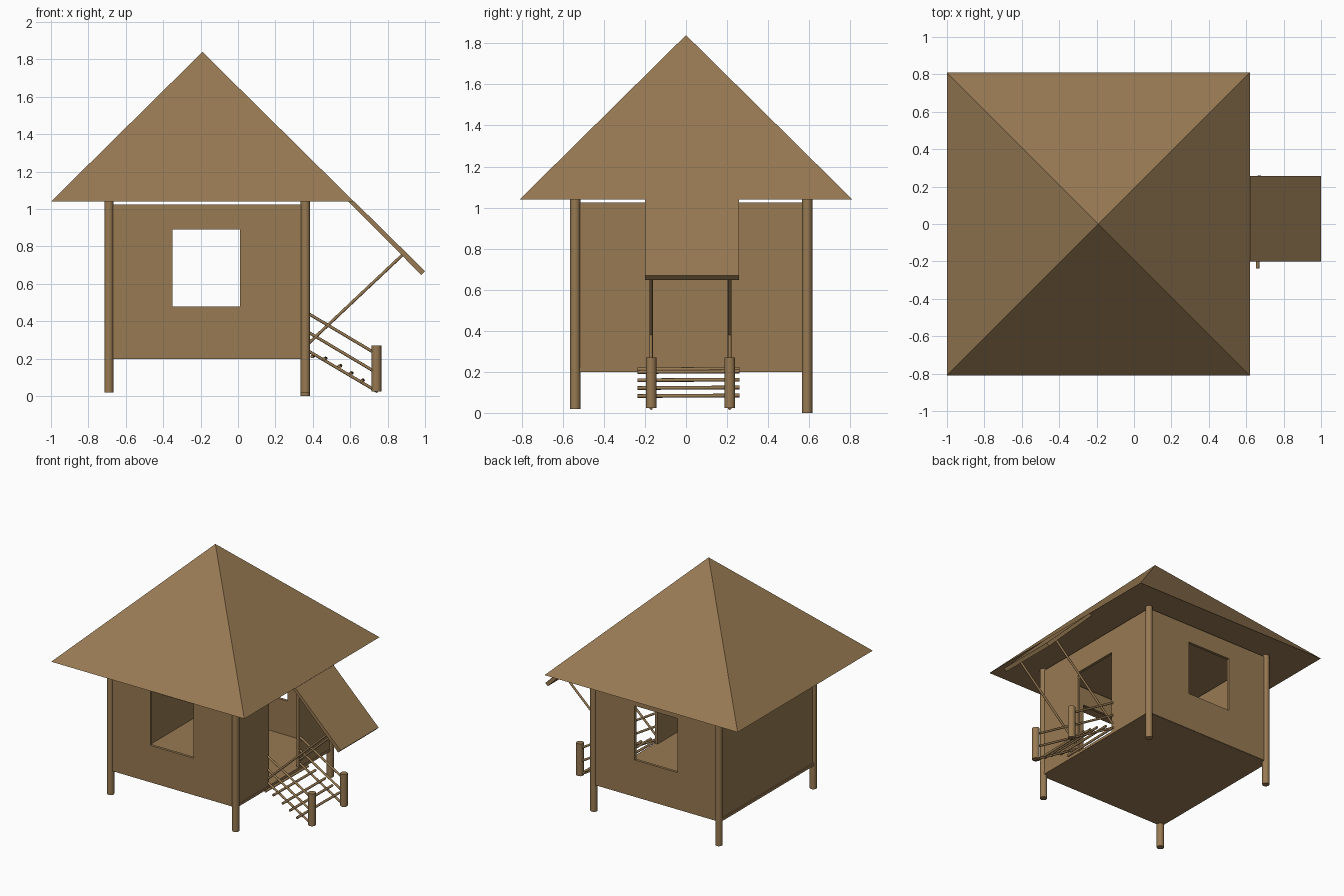
import bpy, bmesh, math
from mathutils import Vector

if "Cube" in bpy.data.objects:
    bpy.data.objects.remove(bpy.data.objects["Cube"])

mat = bpy.data.materials.new("brown wood")
mat.diffuse_color = (0.31, 0.193, 0.085, 1)
mat.use_nodes = True
mat.node_tree.nodes["Principled BSDF"].inputs["Base Color"].default_value = mat.diffuse_color


def finish(bm, name):
    bmesh.ops.recalc_face_normals(bm, faces=bm.faces[:])
    me = bpy.data.meshes.new(name)
    bm.to_mesh(me)
    bm.free()
    ob = bpy.data.objects.new(name, me)
    bpy.context.collection.objects.link(ob)
    me.materials.append(mat)
    return ob


def box(name, lo, hi):
    bm = bmesh.new()
    bmesh.ops.create_cube(bm, size=1)
    for v in bm.verts:
        v.co = Vector([(lo[i] + hi[i]) / 2 + v.co[i] * (hi[i] - lo[i]) for i in range(3)])
    return finish(bm, name)


def rod(name, a, b, r, n=16):
    a, b = Vector(a), Vector(b)
    d = b - a
    bm = bmesh.new()
    bmesh.ops.create_cone(bm, cap_ends=True, segments=n, radius1=r, radius2=r, depth=d.length)
    q = Vector((0, 0, 1)).rotation_difference(d)
    for v in bm.verts:
        v.co = q @ v.co + (a + b) / 2
    for f in bm.faces:
        f.smooth = len(f.verts) == 4
    for e in bm.edges:
        e.smooth = not any(len(f.verts) > 4 for f in e.link_faces)
    return finish(bm, name)


def wall(name, axis, pos, u0, u1, hole=None, t=0.01):
    """Thin wall panel; axis is the normal direction, hole = (u0, u1, z0, z1)."""
    us, zs = [u0, u1], [0.2, 1.025]
    if hole:
        us = [u0, hole[0], hole[1], u1]
        zs = sorted({0.2, hole[2], hole[3], 1.025})
    bm = bmesh.new()
    for i in range(len(us) - 1):
        for j in range(len(zs) - 1):
            if hole and i == 1 and hole[2] <= zs[j] < hole[3]:
                continue
            c = [(us[i], zs[j]), (us[i + 1], zs[j]), (us[i + 1], zs[j + 1]), (us[i], zs[j + 1])]
            bm.faces.new([bm.verts.new((u, pos - t, z) if axis == 'y' else (pos - t, u, z)) for u, z in c])
    bmesh.ops.remove_doubles(bm, verts=bm.verts[:], dist=1e-5)
    # give the panel its thickness
    r = bmesh.ops.extrude_face_region(bm, geom=bm.faces[:], use_keep_orig=True)
    shift = Vector((0, 2 * t, 0)) if axis == 'y' else Vector((2 * t, 0, 0))
    for g in r["geom"]:
        if isinstance(g, bmesh.types.BMVert):
            g.co += shift
    return finish(bm, name)


X0, X1, Y0, Y1 = -0.69, 0.36, -0.54, 0.59

# pyramid roof with closed underside
bm = bmesh.new()
base = [bm.verts.new(p) for p in ((-1, -.81, 1.04), (.62, -.81, 1.04), (.62, .81, 1.04), (-1, .81, 1.04))]
apex = bm.verts.new((-.19, 0, 1.84))
bm.faces.new(base)
for i in range(4):
    bm.faces.new((base[i], base[(i + 1) % 4], apex))
finish(bm, "roof")

# corner posts
for x in (X0, X1):
    for y in (Y0, Y1):
        rod("corner_post", (x, y, 0.0 if x > 0 and y > 0 else 0.02), (x, y, 1.045), 0.025, 20)

# walls with windows front and back, door on the right
window = (-.35, .01, .48, .89)
wall("front_wall", 'y', Y0, X0, X1, window)
wall("back_wall", 'y', Y1, X0, X1, window)
wall("left_wall", 'x', X0, Y0, Y1)
wall("door_wall", 'x', X1, Y0, Y1, (-.16, .20, .2, .85))
box("floor", (X0 - .018, Y0 - .005, .199), (X1 + .012, Y1 + .005, .219))

# sloping porch roof
bm = bmesh.new()
prof = [(.59, 1.04), (.622, 1.04), (1.0, .668), (.98, .648)]
f = bm.faces.new([bm.verts.new((x, -.2, z)) for x, z in prof])
r = bmesh.ops.extrude_face_region(bm, geom=[f], use_keep_orig=True)
for g in r["geom"]:
    if isinstance(g, bmesh.types.BMVert):
        g.co.y = .257
finish(bm, "porch_roof")

# braces, stair posts, rails on both sides of the stairs
for y in (-.17, .213):
    rod("porch_brace", (.37, y, .275), (.885, y, .76), .008, 12)
    rod("stair_post", (.74, y, .025), (.74, y, .27), .026, 20)
    for z in (.445, .345):
        rod("hand_rail", (.37, y, z), (.74, y, z - .22), .008, 12)
    rod("stair_stringer", (.37, y, .245), (.748, y, .022), .008, 12)

# stair treads
for x, z in ((.40, .213), (.465, .2), (.545, .16), (.605, .122), (.665, .083)):
    rod("stair_tread", (x - .004, -.237, z - .001), (x + .004, .26, z + .002), .009, 12)
